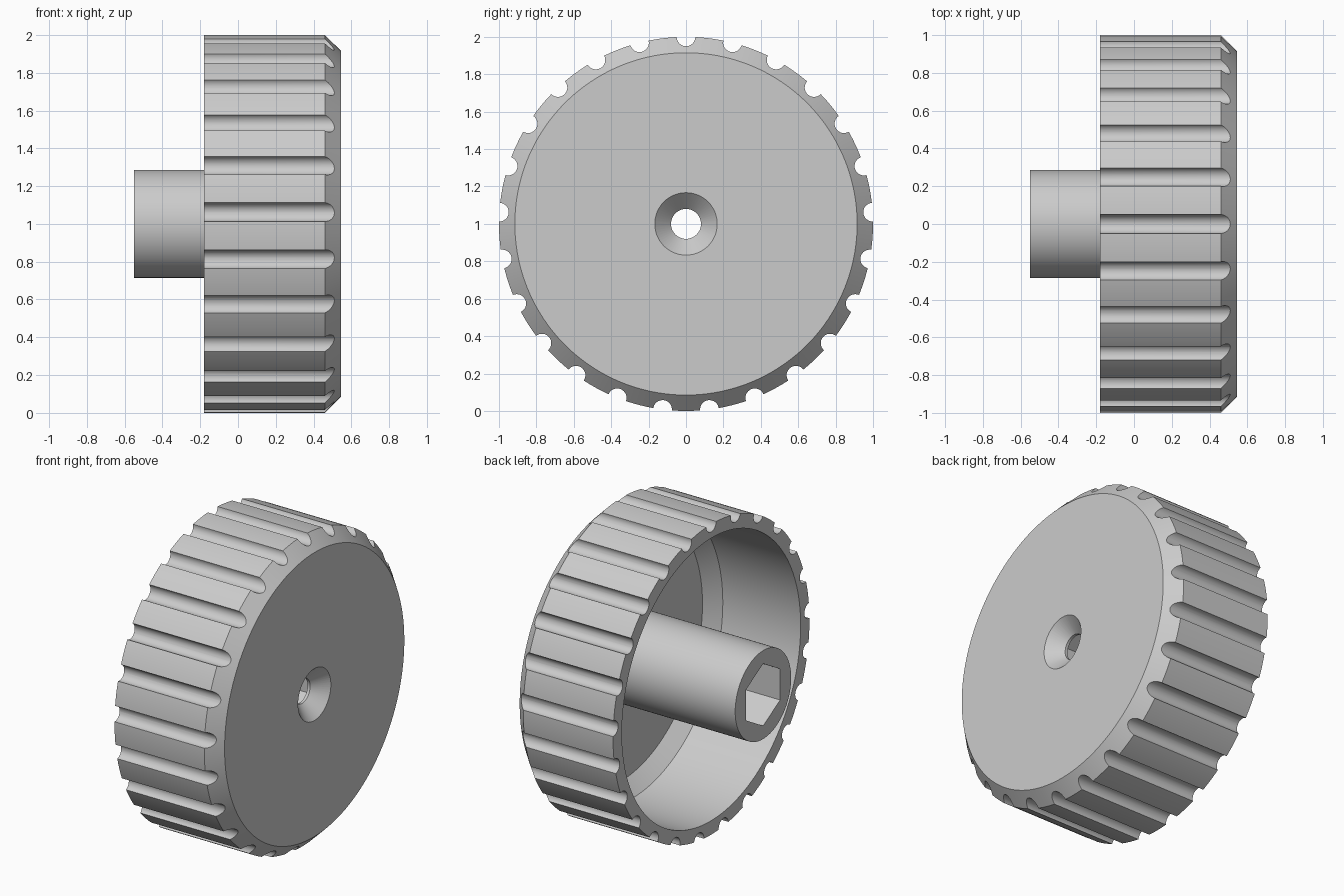
import bpy, bmesh
from math import radians, tau, pi
from mathutils import Matrix, Vector

default = bpy.data.objects.get("Cube")
if default:
    bpy.data.objects.remove(default, do_unlink=True)

GROOVES = 25
CENTRE = Vector((0, 0, 1))

grey = bpy.data.materials.new("plain grey")
grey.use_nodes = True
colour = (0.6, 0.6, 0.6, 1)
grey.diffuse_color = colour
grey.node_tree.nodes["Principled BSDF"].inputs["Base Color"].default_value = colour


def to_object(bm, name):
    bmesh.ops.recalc_face_normals(bm, faces=bm.faces)
    mesh = bpy.data.meshes.new(name)
    bm.to_mesh(mesh)
    bm.free()
    mesh.materials.append(grey)
    obj = bpy.data.objects.new(name, mesh)
    bpy.context.collection.objects.link(obj)
    obj.location = CENTRE
    return obj


def lathe(name, profile, steps):
    """Turn an (x, radius) profile about the x axis."""
    bm = bmesh.new()
    verts = [bm.verts.new((x, 0, r)) for x, r in profile]
    edges = [bm.edges.new(pair) for pair in zip(verts, verts[1:])]
    bmesh.ops.spin(bm, geom=verts + edges, cent=(0, 0, 0), axis=(1, 0, 0),
                   angle=tau, steps=steps, use_merge=False)
    bmesh.ops.remove_doubles(bm, verts=bm.verts, dist=0.0001)
    return to_object(bm, name)


# Hollow cap with its central hub
knob = lathe("knob", [(-0.55, 0), (-0.55, 0.285), (0.46, 0.285), (0.46, 0.825),
                      (0.375, 0.91), (-0.18, 0.91), (-0.18, 1), (0.46, 1),
                      (0.545, 0.915), (0.545, 0)], 200)

# Grip grooves around the rim
bm = bmesh.new()
for i in range(GROOVES):
    place = (Matrix.Rotation(tau * i / GROOVES, 4, 'X')
             @ Matrix.Translation((0.2, 0, 1)) @ Matrix.Rotation(pi / 2, 4, 'Y'))
    bmesh.ops.create_cone(bm, cap_ends=True, segments=32, radius1=0.05,
                          radius2=0.05, depth=1, matrix=place)
grooves = to_object(bm, "groove_cutter")

# Hexagonal socket in the hub, and the countersunk screw hole in the face
socket = lathe("socket_cutter", [(-0.7, 0), (-0.7, 0.2), (0.44, 0.2), (0.44, 0)], 6)
screw_hole = lathe("screw_hole_cutter", [(0.3, 0), (0.3, 0.08), (0.458, 0.08),
                                         (0.595, 0.217), (0.595, 0)], 64)

bpy.context.view_layer.objects.active = knob
for cutter in (grooves, socket, screw_hole):
    cut = knob.modifiers.new(cutter.name, 'BOOLEAN')
    cut.operation = 'DIFFERENCE'
    cut.solver = 'EXACT'
    cut.object = cutter
    bpy.ops.object.modifier_apply(modifier=cut.name)
    bpy.data.objects.remove(cutter, do_unlink=True)

bpy.ops.object.select_all(action='DESELECT')
knob.select_set(True)
bpy.ops.object.shade_smooth_by_angle(angle=radians(25))
